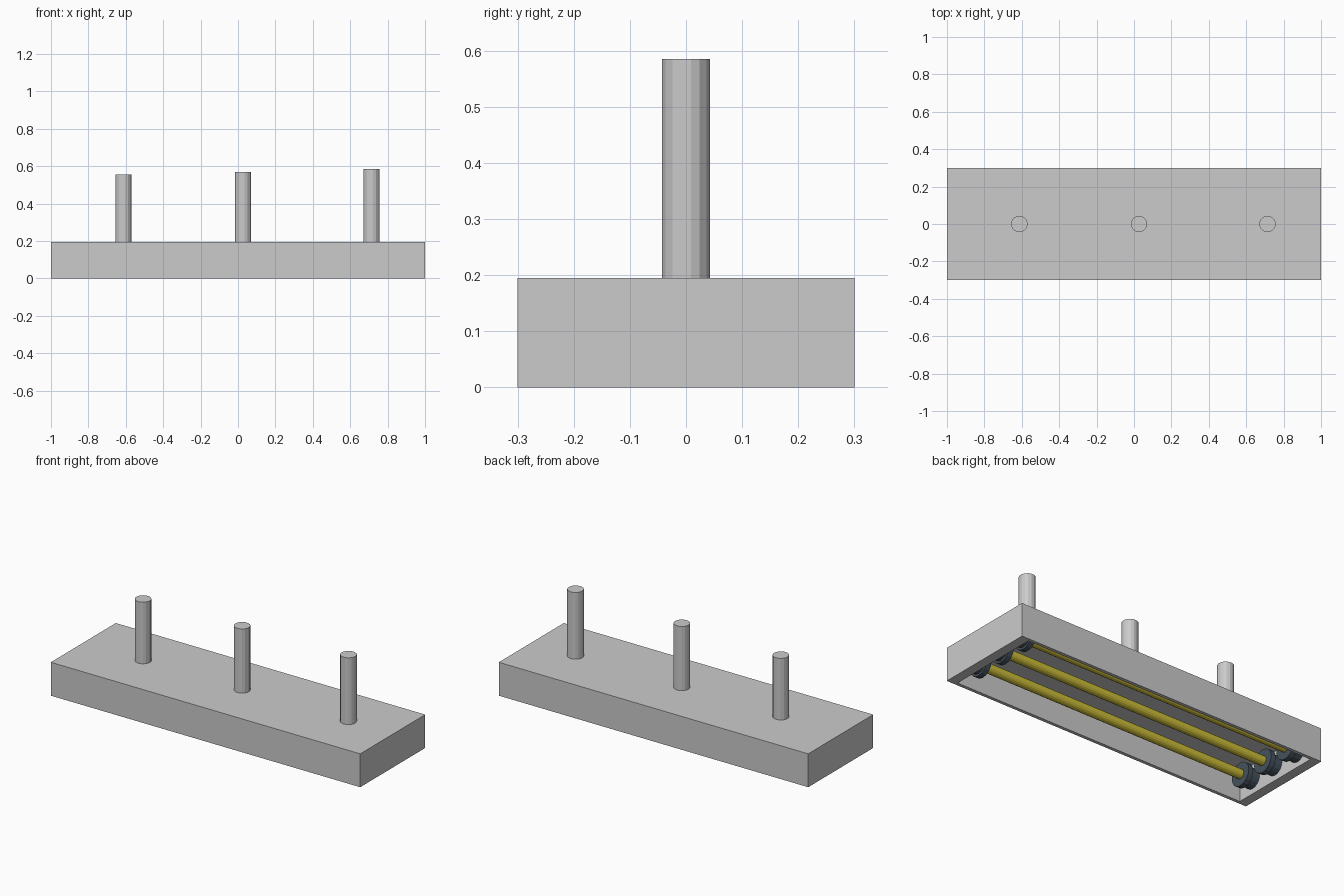
import bpy, bmesh
from math import pi
from mathutils import Matrix

if "Cube" in bpy.data.objects:
    bpy.data.objects.remove(bpy.data.objects["Cube"])


def material(name, rgb):
    m = bpy.data.materials.new(name)
    m.diffuse_color = (*rgb, 1)
    m.use_nodes = True
    m.node_tree.nodes["Principled BSDF"].inputs["Base Color"].default_value = m.diffuse_color
    return m


def finish(name, bm, mat=None):
    me = bpy.data.meshes.new(name)
    bmesh.ops.recalc_face_normals(bm, faces=bm.faces)
    bm.to_mesh(me)
    bm.free()
    ob = bpy.data.objects.new(name, me)
    bpy.context.collection.objects.link(ob)
    if mat:
        me.materials.append(mat)
    return ob


def add_cylinder(bm, center, r, length, axis='Z', sides=16):
    rot = Matrix.Rotation(pi / 2, 4, 'Y') if axis == 'X' else Matrix.Rotation(pi / sides, 4, 'Z')
    bmesh.ops.create_cone(bm, cap_ends=True, segments=sides, radius1=r, radius2=r,
                          depth=length, matrix=Matrix.Translation(center) @ rot)


yellow = material("tube_yellow", (0.62, 0.52, 0.04))
dark = material("socket_dark", (0.06, 0.085, 0.11))

# housing: box hollowed from below, thicker walls at the ends
H = 0.195
bm = bmesh.new()
bmesh.ops.create_cube(bm, size=1, matrix=Matrix.Translation((0, 0, H / 2)) @ Matrix.Diagonal((2, 0.6, H, 1)))
bm.normal_update()
bottom = min(bm.faces, key=lambda f: f.calc_center_median().z)
bmesh.ops.inset_individual(bm, faces=[bottom], thickness=0.02)
for v in bottom.verts:
    v.co.x = 0.943 if v.co.x > 0 else -0.943
    v.co.y = 0.281 if v.co.y > 0 else -0.281
cavity = bmesh.ops.extrude_discrete_faces(bm, faces=[bottom])["faces"][0]
for v in cavity.verts:
    v.co.z = 0.172
finish("housing", bm)

# hanging rods, slightly different heights
for i, (x, top) in enumerate([(-0.613, 0.555), (0.027, 0.57), (0.714, 0.585)]):
    bm = bmesh.new()
    z0 = 0.18
    add_cylinder(bm, (x, 0, (top + z0) / 2), 0.044, top - z0)
    finish(f"hanging_rod_{i + 1}", bm)

# three lamp tubes with a socket at each end
Z = 0.085
for i, y in enumerate((-0.178, 0, 0.178)):
    bm = bmesh.new()
    add_cylinder(bm, (0, y, Z), 0.027, 1.74, 'X')
    finish(f"lamp_tube_{i + 1}", bm, yellow)
    for side, s in (("left", -1), ("right", 1)):
        bm = bmesh.new()
        add_cylinder(bm, (s * 0.875, y, Z), 0.068, 0.03, 'X')
        add_cylinder(bm, (s * 0.9175, y, Z), 0.055, 0.055, 'X')
        finish(f"socket_{side}_{i + 1}", bm, dark)
